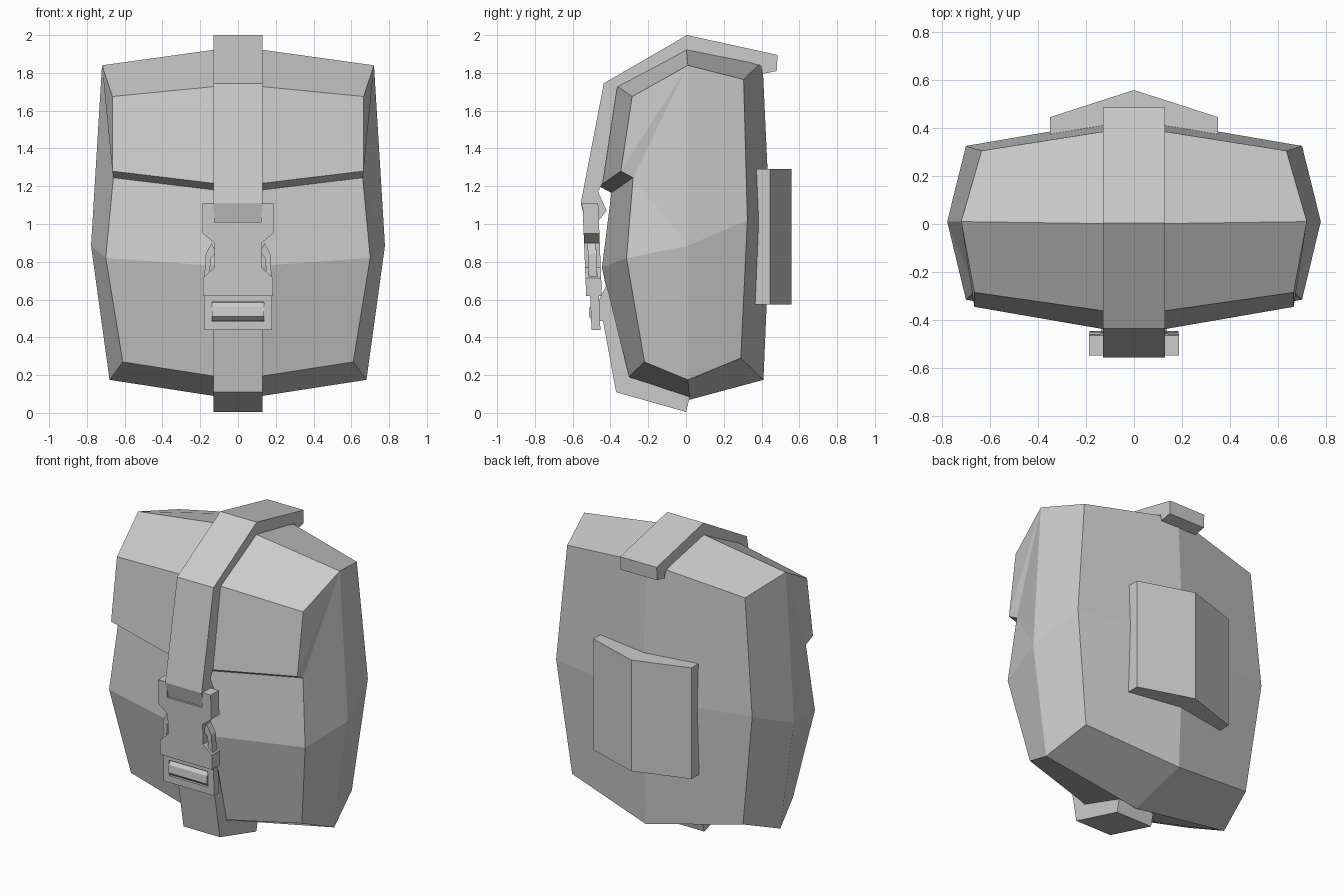
import bpy, bmesh


def finish(name, bm):
    bmesh.ops.recalc_face_normals(bm, faces=bm.faces)
    me = bpy.data.meshes.new(name)
    bm.to_mesh(me)
    bm.free()
    ob = bpy.data.objects.new(name, me)
    bpy.context.collection.objects.link(ob)
    return ob


def prism(name, pts, place, a, b):
    """Extrude a closed 2D profile from a to b; place maps (u, v, depth) to xyz."""
    bm = bmesh.new()
    rings = [[bm.verts.new(place(u, v, d)) for u, v in pts] for d in (a, b)]
    n = len(pts)
    for r in rings:
        bm.faces.new(r)
    for i in range(n):
        j = (i + 1) % n
        bm.faces.new((rings[0][i], rings[0][j], rings[1][j], rings[1][i]))
    return finish(name, bm)


def side_profile(u, v, d):      # profile in y-z, extruded along x
    return (d, u, v)


def plan_profile(u, v, d):      # profile in x-y, extruded along z
    return (u, v, d)


def buckle_profile(u, v, d):    # profile in x-z, leaning slightly with the strap
    return (u, d + (1.11 - v) * 0.04, v)


def mirrored(half):
    return half + [(-x, z) for x, z in reversed(half)]


# Pouch body with stepped lid: middle ring and side rings
middle = [(0, 1.94), (-0.38, 1.74), (-0.46, 1.20), (-0.395, 1.165), (-0.445, 0.77),
          (-0.32, 0.175), (0.02, 0.07), (0.41, 0.175), (0.445, 1.0), (0.405, 1.86)]
edge = [(0.72, 0.01, 1.84), (0.665, -0.285, 1.675), (0.665, -0.345, 1.28),
        (0.66, -0.28, 1.245), (0.70, -0.315, 0.82), (0.61, -0.22, 0.27),
        (0.68, 0.01, 0.175), (0.61, 0.29, 0.29), (0.70, 0.325, 1.02), (0.635, 0.305, 1.765)]
bm = bmesh.new()
mid = [bm.verts.new((0, y, z)) for y, z in middle]
for s in (-1, 1):
    e = [bm.verts.new((s * x, y, z)) for x, y, z in edge]
    c = bm.verts.new((s * 0.778, 0.01, 0.885))
    for i in range(10):
        j = (i + 1) % 10
        bm.faces.new((mid[i], mid[j], e[j], e[i]))
    for f in ((e[0], e[1], e[2]), (e[0], e[2], e[3]), (e[0], e[3], c), (e[3], e[4], c),
              (c, e[4], e[5], e[6]), (c, e[6], e[7], e[8]), (c, e[8], e[9], e[0])):
        bm.faces.new(f)
finish("pouch_body", bm)

# Strap over the lid, looped round the buckle bar at its end
prism("upper_strap", [(0.485, 1.895), (0.005, 2.0), (-0.435, 1.745), (-0.557, 1.11),
                      (-0.53, 1.005), (-0.47, 1.01), (-0.42, 1.07), (-0.465, 1.17),
                      (-0.44, 1.22), (-0.365, 1.72), (0, 1.92), (0.395, 1.84),
                      (0.405, 1.795), (0.48, 1.81)], side_profile, -0.13, 0.13)

# Strap running under the pouch
prism("lower_strap", [(-0.46, 0.60), (-0.37, 0.11), (0, 0.005), (0.02, 0.085),
                      (-0.30, 0.19), (-0.42, 0.68)], side_profile, -0.13, 0.13)

# Buckle: notched housing with an open top for the strap
prism("buckle_housing", mirrored([(0.125, 1.01), (0.125, 1.11), (0.188, 1.11), (0.188, 0.95),
                                  (0.125, 0.90), (0.125, 0.77), (0.185, 0.715),
                                  (0.185, 0.62)]), buckle_profile, -0.548, -0.465)

# Squeeze prongs in the side notches
for s, side in ((-1, "left"), (1, "right")):
    prism("buckle_prong_" + side,
          [(s * x, z) for x, z in ((0.115, 0.85), (0.14, 0.90), (0.172, 0.84),
                                   (0.178, 0.71), (0.15, 0.71), (0.145, 0.82))],
          buckle_profile, -0.53, -0.485)

# Lower buckle frame, with a slot for the strap
for part, (x0, x1, z0, z1) in {"top": (-0.18, 0.18, 0.587, 0.63),
                               "bottom": (-0.18, 0.18, 0.44, 0.485),
                               "left": (-0.18, -0.138, 0.485, 0.587),
                               "right": (0.138, 0.18, 0.485, 0.587)}.items():
    prism("buckle_frame_" + part, [(x0, z0), (x1, z0), (x1, z1), (x0, z1)],
          buckle_profile, -0.527, -0.48)

# Strap folded over the bar in the frame
prism("strap_fold", [(-0.45, 0.59), (-0.49, 0.585), (-0.51, 0.56), (-0.515, 0.51),
                     (-0.49, 0.487), (-0.44, 0.487)], side_profile, -0.137, 0.137)

# Belt loop on the back
prism("belt_loop", [(-0.35, 0.36), (0, 0.41), (0.35, 0.36), (0.35, 0.445),
                    (0, 0.558), (-0.35, 0.445)], plan_profile, 0.573, 1.29)
